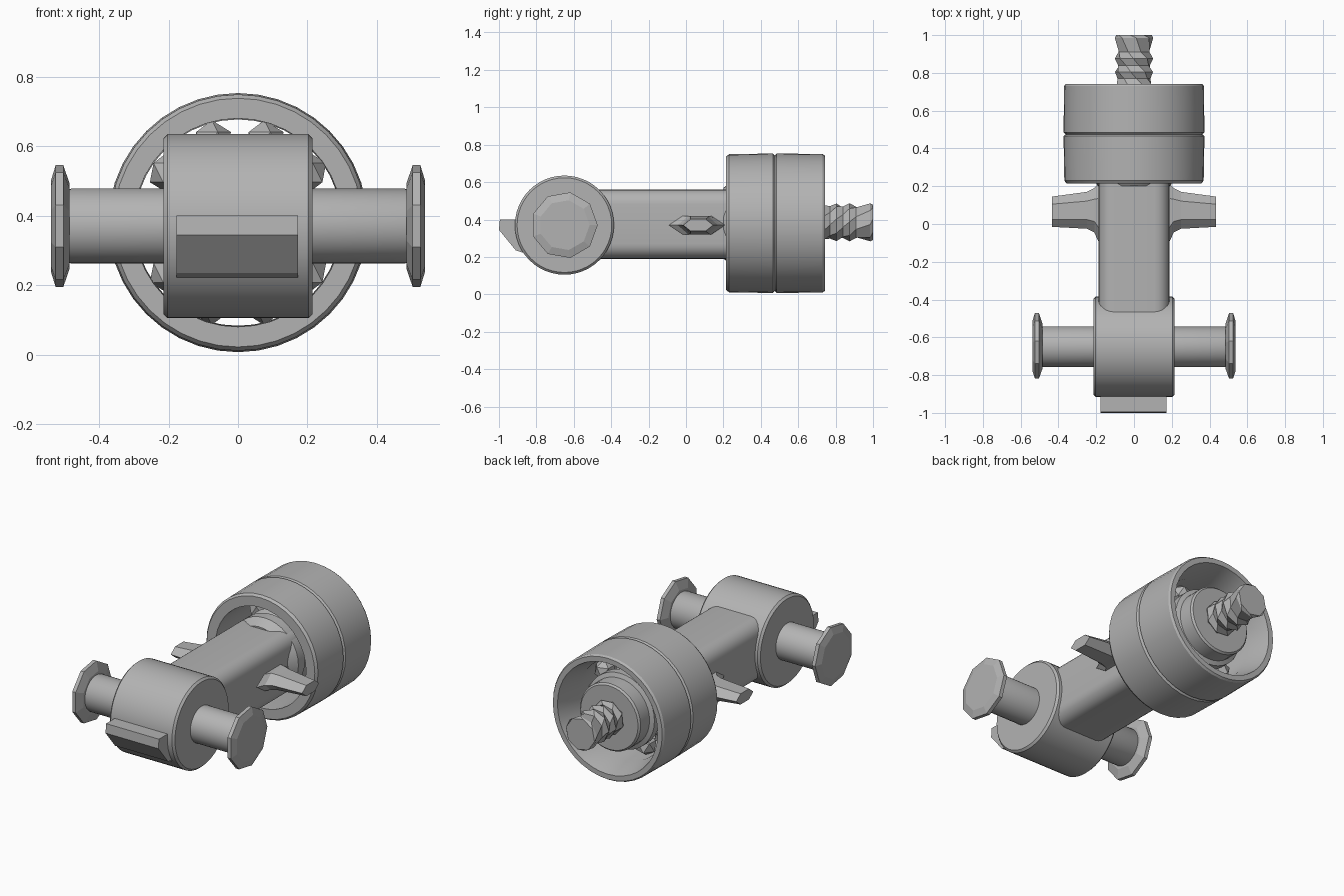
import bpy, bmesh
from math import cos, sin, pi, radians
from mathutils import Vector

cube = bpy.data.objects.get("Cube")
if cube:
    bpy.data.objects.remove(cube)

grey = bpy.data.materials.new("plain grey")
grey.use_nodes = True
colour = (0.45, 0.45, 0.45, 1)
grey.diffuse_color = colour
grey.node_tree.nodes["Principled BSDF"].inputs["Base Color"].default_value = colour


def finish(name, bm, smooth):
    bmesh.ops.recalc_face_normals(bm, faces=bm.faces[:])
    mesh = bpy.data.meshes.new(name)
    bm.to_mesh(mesh)
    bm.free()
    mesh.materials.append(grey)
    obj = bpy.data.objects.new(name, mesh)
    bpy.context.collection.objects.link(obj)
    if smooth:
        bpy.ops.object.select_all(action="DESELECT")
        obj.select_set(True)
        bpy.context.view_layer.objects.active = obj
        bpy.ops.object.shade_smooth_by_angle(angle=radians(30))
    return obj


def loft(name, rings, loop=False, smooth=False):
    """Skin a row of equal point rings; cap the ends or join them in a loop."""
    bm = bmesh.new()
    rows = [[bm.verts.new(p) for p in ring] for ring in rings]
    n = len(rows[0])
    pairs = list(zip(rows, rows[1:])) + ([(rows[-1], rows[0])] if loop else [])
    for a, b in pairs:
        for i in range(n):
            j = (i + 1) % n
            bm.faces.new((a[i], a[j], b[j], b[i]))
    if not loop:
        bm.faces.new(rows[0])
        bm.faces.new(rows[-1])
    return finish(name, bm, smooth)


def lathe(name, profile, axis, centre, sides=40, twist=0, loop=False, smooth=True):
    """Turn (position, radius) pairs about the x or y axis."""
    rings = []
    for k, (t, r) in enumerate(profile):
        ring = []
        for i in range(sides):
            a = 2 * pi * i / sides + k * twist
            u, v = r * cos(a), r * sin(a)
            p = (t, u, v) if axis == "x" else (u, t, v)
            ring.append(Vector(p) + Vector(centre))
        rings.append(ring)
    return loft(name, rings, loop, smooth)


# Front barrel and its cross axle
pivot = (0, -0.65, 0.37)
lathe("barrel", [(-0.215, 0.253), (-0.203, 0.265), (0.203, 0.265), (0.215, 0.253)],
      "x", pivot, 48)
lathe("axle", [(-0.5, 0.1), (-0.48, 0.108), (0.48, 0.108), (0.5, 0.1)], "x", pivot, 32)

# Faceted end plates and side fins, one of each per side
for side, s in (("right", -1), ("left", 1)):
    lathe(side + "_end_plate",
          [(s * 0.485, 0.125), (s * 0.503, 0.178), (s * 0.525, 0.178), (s * 0.538, 0.135)],
          "x", pivot, 9, smooth=False)
    sections = []
    for x, y0, y1, h in ((0.16, -0.11, 0.21, 0.05), (0.19, -0.09, 0.21, 0.05),
                         (0.21, -0.045, 0.19, 0.05), (0.25, -0.025, 0.17, 0.045),
                         (0.435, -0.015, 0.145, 0.032)):
        q = (y1 - y0) * 0.25
        sections.append([(s * x, y, 0.37 + z) for y, z in (
            (y0, 0), (y0 + q, h), (y1 - q, h), (y1, 0), (y1 - q, -h), (y0 + q, -h))])
    loft(side + "_fin", sections)

# Lip on the front of the barrel
lip = ((-0.8, 0.4), (-0.995, 0.4), (-1, 0.345), (-0.91, 0.235), (-0.8, 0.2))
loft("front_lip", [[(x, y, z) for y, z in lip] for x in (-0.177, 0.173)])

# Shank with rounded long edges
bm = bmesh.new()
bmesh.ops.create_cube(bm, size=1)
for v in bm.verts:
    v.co = Vector((v.co.x * 0.375, v.co.y * 0.95 - 0.15, v.co.z * 0.37 + 0.375))
long_edges = [e for e in bm.edges
              if abs(e.verts[0].co.y - e.verts[1].co.y) > 0.5]
bmesh.ops.bevel(bm, geom=long_edges, offset=0.08, segments=6, profile=0.5, affect="EDGES")
finish("shank", bm, True)

# Outer race: two bands with a narrow groove and a flared rear mouth
core = (0, 0, 0.38)
lathe("outer_race",
      [(0.215, 0.3), (0.215, 0.358), (0.23, 0.369), (0.465, 0.373), (0.475, 0.362),
       (0.485, 0.373), (0.73, 0.37), (0.742, 0.362), (0.742, 0.332), (0.6, 0.297)],
      "y", core, 40, loop=True)

# Stepped hub inside the race
lathe("hub",
      [(0.2, 0.19), (0.25, 0.225), (0.31, 0.225), (0.33, 0.205), (0.38, 0.225),
       (0.43, 0.2), (0.54, 0.2), (0.57, 0.225), (0.62, 0.225), (0.63, 0.2),
       (0.715, 0.2), (0.725, 0.19)],
      "y", core, 36)

# Rough bearing balls between hub and race
for i in range(10):
    a = 2 * pi * i / 10
    bm = bmesh.new()
    bmesh.ops.create_icosphere(bm, subdivisions=1, radius=0.062)
    bmesh.ops.translate(bm, verts=bm.verts[:],
                        vec=(0.245 * cos(a), 0.485, 0.38 + 0.245 * sin(a)))
    finish("bearing_ball_%d" % (i + 1), bm, False)

# Twisted, faceted threaded stud at the rear
thread = [(0.70 + 0.035 * k, 0.102 if k % 2 else 0.088) for k in range(7)]
lathe("threaded_stud", thread + [(0.985, 0.102), (1.0, 0.096)], "y", (0, 0, 0.385),
      8, twist=0.32, smooth=False)
